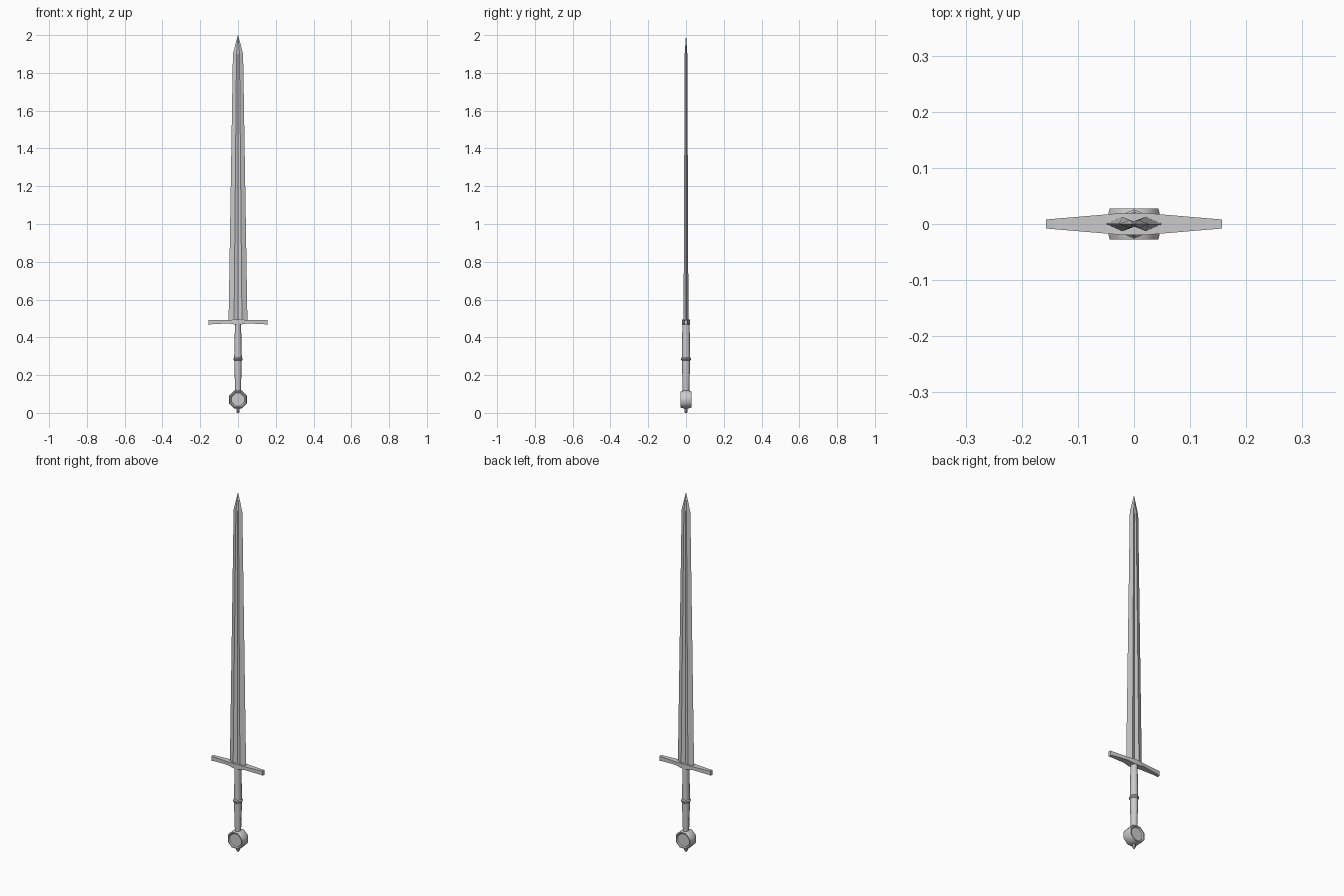
import bpy, bmesh
from math import cos, sin, pi

if "Cube" in bpy.data.objects:
    bpy.data.objects.remove(bpy.data.objects["Cube"])


def loft(name, rings, smooth=None):
    """Skin a list of equal-length point rings and cap both ends."""
    bm = bmesh.new()
    loops = [[bm.verts.new(p) for p in ring] for ring in rings]
    n = len(loops[0])
    for a, b in zip(loops, loops[1:]):
        for i in range(n):
            j = (i + 1) % n
            bm.faces.new((a[i], a[j], b[j], b[i]))
    bm.faces.new(loops[0][::-1])
    bm.faces.new(loops[-1])
    bmesh.ops.remove_doubles(bm, verts=bm.verts, dist=1e-5)
    bmesh.ops.recalc_face_normals(bm, faces=bm.faces)
    me = bpy.data.meshes.new(name)
    bm.to_mesh(me)
    bm.free()
    ob = bpy.data.objects.new(name, me)
    bpy.context.collection.objects.link(ob)
    if smooth:
        bpy.context.view_layer.objects.active = ob
        ob.select_set(True)
        bpy.ops.object.shade_smooth_by_angle(angle=smooth)
        ob.select_set(False)
    return ob


def ellipse(rx, ry, z, n):
    return [(rx * cos(2 * pi * i / n), ry * sin(2 * pi * i / n), z) for i in range(n)]


# Blade: double-ridged section with a central fuller
def blade_ring(w, ridge, t, fuller, z):
    return [(w, 0, z), (ridge, t, z), (0, fuller, z), (-ridge, t, z),
            (-w, 0, z), (-ridge, -t, z), (0, -fuller, z), (ridge, -t, z)]


loft("blade", [blade_ring(0.050, 0.021, 0.013, 0.004, 0.48),
               blade_ring(0.027, 0.008, 0.007, 0.005, 1.90),
               blade_ring(0.0008, 0.0004, 0.0004, 0.0003, 2.0)])

# Crossguard: tapering bar with slightly flared ends
guard = [(0.157, 0.008, 0.466, 0.493), (0.145, 0.009, 0.469, 0.492),
         (0.05, 0.017, 0.474, 0.492), (0.018, 0.020, 0.468, 0.494)]
guard = [(-x, y, a, b) for x, y, a, b in guard] + guard[::-1]
loft("crossguard", [[(x, -y, a), (x, y, a), (x, y, b), (x, -y, b)]
                    for x, y, a, b in guard])

# Grip, swelling toward the middle
loft("grip", [ellipse(0.015, 0.017, 0.105, 8), ellipse(0.020, 0.022, 0.28, 8),
              ellipse(0.020, 0.022, 0.30, 8), ellipse(0.016, 0.019, 0.475, 8)], 0.9)

# Raised ring round the grip
loft("grip_ring", [ellipse(0.020, 0.022, 0.277, 8), ellipse(0.025, 0.026, 0.282, 8),
                   ellipse(0.025, 0.026, 0.289, 8), ellipse(0.020, 0.022, 0.294, 8)])


# Wheel pommel with dished faces
def pommel_ring(r, y, n=8):
    return [(r * cos(2 * pi * (i + 0.5) / n), y, 0.071 + r * sin(2 * pi * (i + 0.5) / n))
            for i in range(n)]


profile = [(0.036, 0.022), (0.041, 0.028), (0.047, 0.028), (0.051, 0.012)]
profile = profile + [(r, -y) for r, y in profile[::-1]]
loft("pommel", [pommel_ring(r, y) for r, y in profile], 0.8)

# Peen button under the pommel
loft("peen_button", [ellipse(0.005, 0.005, 0.0, 8), ellipse(0.009, 0.009, 0.008, 8),
                     ellipse(0.009, 0.009, 0.018, 8), ellipse(0.006, 0.006, 0.03, 8)])
